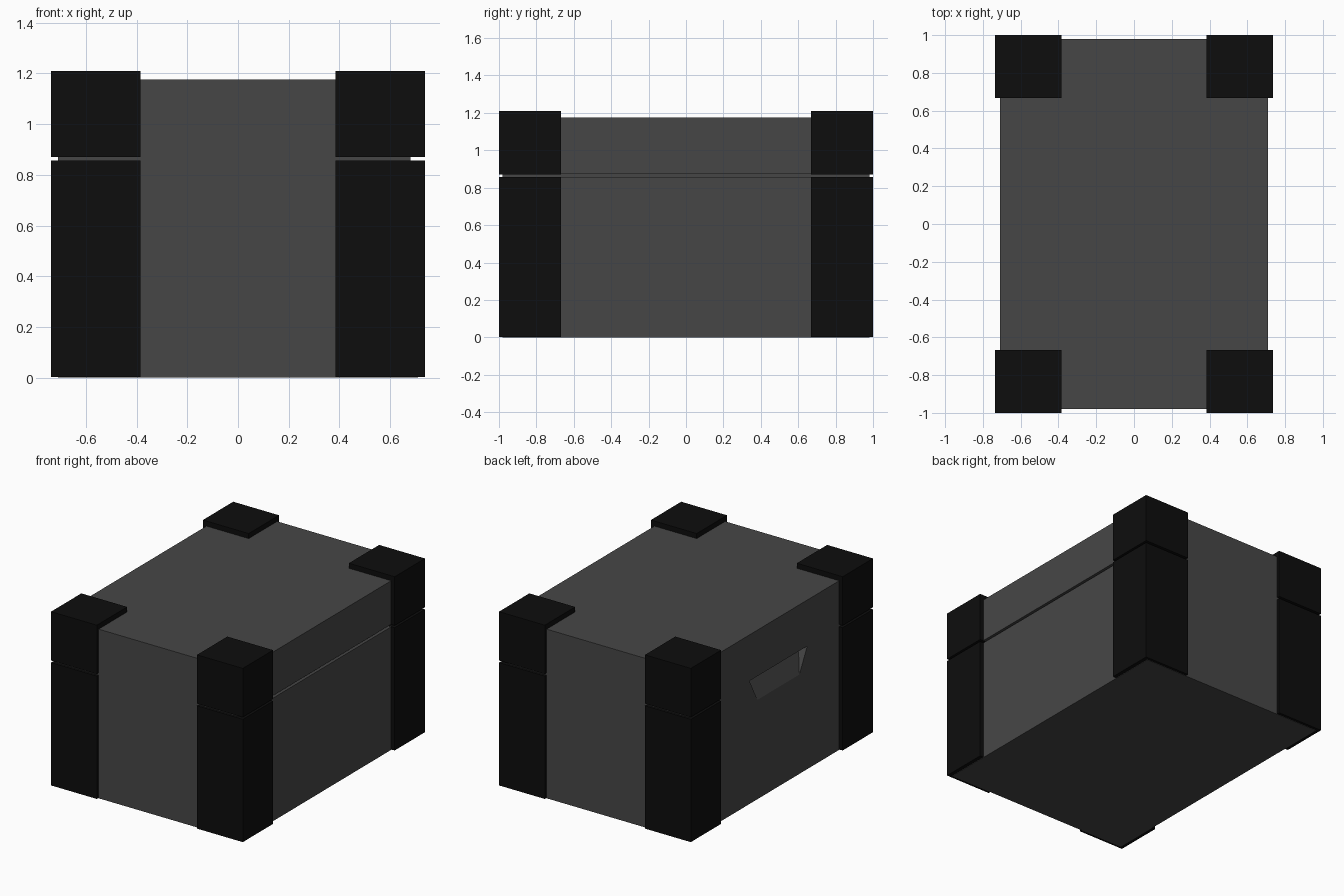
import bpy, bmesh

default = bpy.data.objects.get("Cube")
if default:
    bpy.data.objects.remove(default, do_unlink=True)


def material(name, rgb):
    mat = bpy.data.materials.new(name)
    mat.use_nodes = True
    mat.diffuse_color = (*rgb, 1)
    mat.node_tree.nodes["Principled BSDF"].inputs["Base Color"].default_value = (*rgb, 1)
    return mat


grey = material("dark grey", (0.062, 0.062, 0.062))
black = material("near black", (0.004, 0.004, 0.004))


def solid(name, points, mat):
    """Convex solid around a set of corner points."""
    bm = bmesh.new()
    for p in points:
        bm.verts.new(p)
    bmesh.ops.convex_hull(bm, input=bm.verts[:])
    bmesh.ops.dissolve_limit(bm, angle_limit=0.01, verts=bm.verts[:], edges=bm.edges[:])
    bmesh.ops.recalc_face_normals(bm, faces=bm.faces[:])
    mesh = bpy.data.meshes.new(name)
    bm.to_mesh(mesh)
    bm.free()
    mesh.materials.append(mat)
    obj = bpy.data.objects.new(name, mesh)
    bpy.context.collection.objects.link(obj)
    return obj


def box(name, xs, ys, zs, mat):
    return solid(name, [(x, y, z) for x in xs for y in ys for z in zs], mat)


HALF_X, HALF_Y = 0.71, 0.98
SEAM_LOW, SEAM_HIGH = 0.855, 0.872
LID_TOP, TOP = 1.175, 1.21

# Case body, lid and the seam strip, set back on one side to form a groove
wide, deep = (-HALF_X, HALF_X), (-HALF_Y, HALF_Y)
body = box("case_body", wide, deep, (0, SEAM_LOW), grey)
box("lid", wide, deep, (SEAM_HIGH, LID_TOP), grey)
box("seam_strip", (-HALF_X, 0.68), deep, (SEAM_LOW, SEAM_HIGH), grey)

# Sloping finger recess under the lid
points = []
for side in (-1, 1):
    for z, x, y in ((0.69, -HALF_X, 0.23), (0.87, -0.635, 0.325)):
        points += [(x, side * y, z), (-0.8, side * y, z)]
cutter = solid("recess_cutter", points, grey)
cutter.hide_render = True
cut = body.modifiers.new("finger_recess", "BOOLEAN")
cut.operation = "DIFFERENCE"
cut.solver = "EXACT"
cut.object = cutter
bpy.context.view_layer.objects.active = body
bpy.ops.object.modifier_apply(modifier=cut.name)
bpy.data.objects.remove(cutter, do_unlink=True)

# Corner guards, split at the seam
for sx, x_name in ((-1, "right"), (1, "left")):
    for sy, y_name in ((-1, "front"), (1, "back")):
        xs = (sx * 0.385, sx * 0.737)
        ys = (sy * 0.667, sy)
        where = f"{y_name}_{x_name}"
        box(f"lower_guard_{where}", xs, ys, (0.003, SEAM_LOW + 0.001), black)
        box(f"lid_guard_{where}", xs, ys, (SEAM_HIGH - 0.001, TOP), black)
